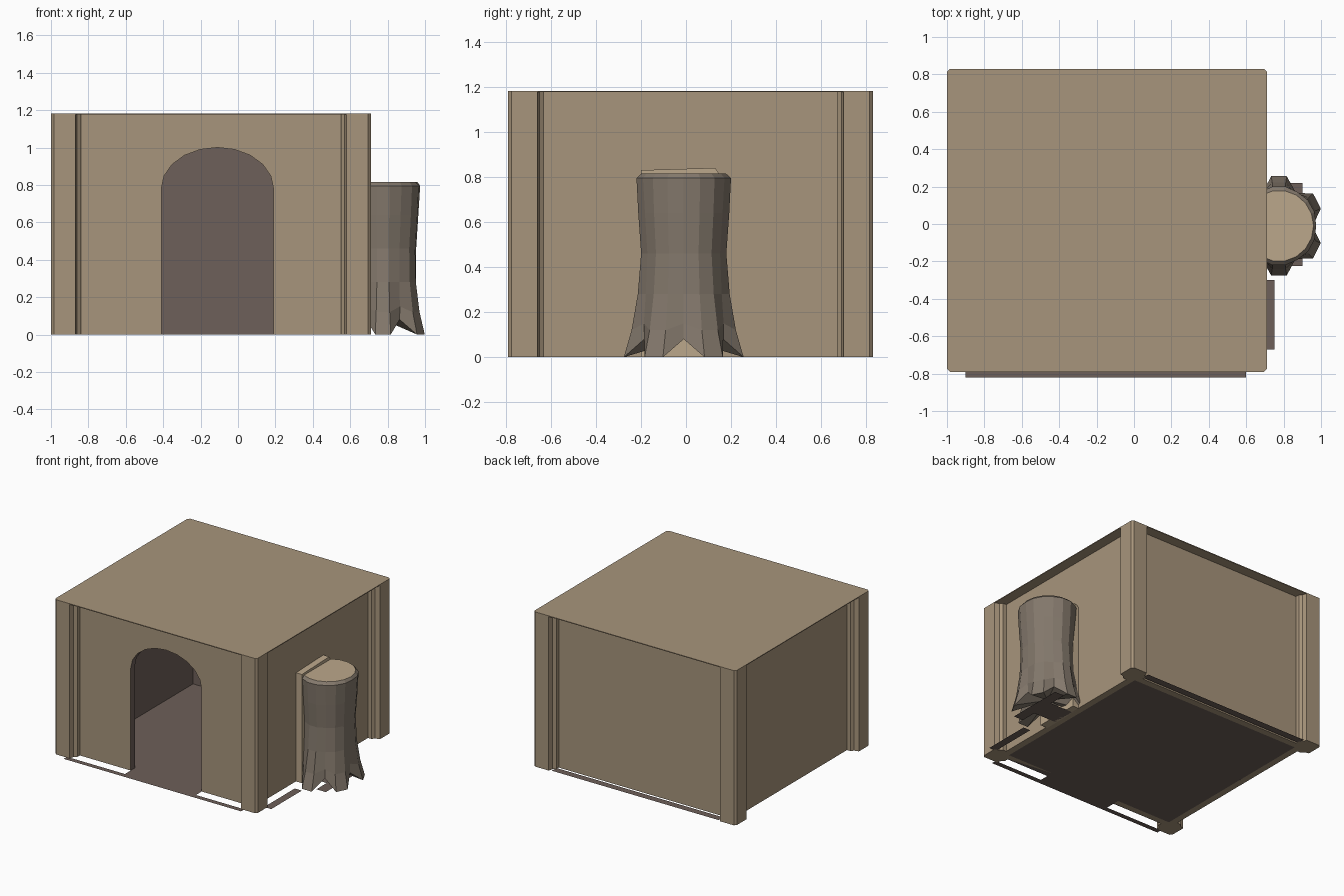
import bpy, bmesh
from math import sin, cos, pi
from mathutils import Vector

if "Cube" in bpy.data.objects:
    bpy.data.objects.remove(bpy.data.objects["Cube"])


def material(name, rgb):
    m = bpy.data.materials.new(name)
    m.diffuse_color = (*rgb, 1)
    m.use_nodes = True
    m.node_tree.nodes["Principled BSDF"].inputs["Base Color"].default_value = m.diffuse_color
    return m


PLASTER = material("plaster", (0.39, 0.30, 0.20))
DARK = material("dark_wood", (0.155, 0.115, 0.10))
BARK = material("bark", (0.23, 0.19, 0.15))
CUT = material("cut_wood", (0.50, 0.39, 0.26))
ROOM = Vector((-0.145, 0.02, 0.6))


def finish(name, bm, *mats):
    bmesh.ops.recalc_face_normals(bm, faces=bm.faces)
    me = bpy.data.meshes.new(name)
    bm.to_mesh(me)
    bm.free()
    for m in mats:
        me.materials.append(m)
    ob = bpy.data.objects.new(name, me)
    bpy.context.collection.objects.link(ob)
    return ob


def prism(name, outline, extrude, *mats, line_inside=False):
    """Extrude a closed outline of 3D points; optionally darken room-facing faces."""
    bm = bmesh.new()
    face = bm.faces.new([bm.verts.new(p) for p in outline])
    res = bmesh.ops.extrude_face_region(bm, geom=[face], use_keep_orig=True)
    verts = [v for v in res["geom"] if isinstance(v, bmesh.types.BMVert)]
    bmesh.ops.translate(bm, verts=verts, vec=extrude)
    bmesh.ops.recalc_face_normals(bm, faces=bm.faces)
    if line_inside:
        for f in bm.faces:
            if f.normal.dot(ROOM - f.calc_center_median()) > 0:
                f.material_index = 1
    return finish(name, bm, *mats)


def rect(x0, x1, y0, y1, z=0.0):
    return [(x0, y0, z), (x1, y0, z), (x1, y1, z), (x0, y1, z)]


def sheet(name, x0, x1, y0, y1, z=0.0, mat=DARK):
    bm = bmesh.new()
    bm.faces.new([bm.verts.new(p) for p in rect(x0, x1, y0, y1, z)])
    bmesh.ops.recalc_face_normals(bm, faces=bm.faces)
    return finish(name, bm, mat)


H = 1.18
X0, X1, Y0, Y1 = -1.0, 0.71, -0.79, 0.83    # outer footprint
R, T = 0.08, 0.05                            # wall recess and thickness
wx0, wx1, wy0, wy1 = X0 + R, X1 - R, Y0 + R, Y1 - R

# Front wall with arched doorway
arch = [(-0.11 + 0.30 * cos(i * pi / 10), wy0, 0.78 + 0.22 * sin(i * pi / 10))
        for i in range(11)]
prism("front_wall",
      [(wx0, wy0, 0), (wx0, wy0, H), (wx1, wy0, H), (wx1, wy0, 0), (0.19, wy0, 0)]
      + arch + [(-0.41, wy0, 0)],
      (0, T, 0), PLASTER, DARK, line_inside=True)

# Plain walls
for name, box in {"back_wall": (wx0, wx1, wy1 - T, wy1),
                  "left_wall": (wx0, wx0 + T, wy0 + T, wy1 - T),
                  "right_wall": (wx1 - T, wx1, wy0 + T, wy1 - T)}.items():
    prism(name, rect(*box), (0, 0, H), PLASTER, DARK, line_inside=True)

# Corner pillars
half = [(0.015, 0), (0.13, 0), (0.14, 0.035), (0.16, 0.05), (0.16, 0.10)]
section = half + [(0.10, 0.10)] + [(v, u) for u, v in reversed(half)]
for name, cx, cy, sx, sy in (("front_left_pillar", X0, Y0, 1, 1),
                             ("front_right_pillar", X1, Y0, -1, 1),
                             ("back_left_pillar", X0, Y1, 1, -1),
                             ("back_right_pillar", X1, Y1, -1, -1)):
    prism(name, [(cx + sx * u, cy + sy * v, 0) for u, v in section],
          (0, 0, H), PLASTER)

# Flat roof with clipped corners
c = 0.015
roof = [(X0 + c, Y0), (X1 - c, Y0), (X1, Y0 + c), (X1, Y1 - c),
        (X1 - c, Y1), (X0 + c, Y1), (X0, Y1 - c), (X0, Y0 + c)]
prism("roof", [(x, y, H - 0.004) for x, y in roof], (0, 0, 0.006), PLASTER)

# Floor and ground strips
sheet("floor", wx0, wx1, wy0, wy1)
sheet("doorstep", -0.41, 0.19, -0.78, wy0)
sheet("front_strip", -0.90, 0.60, -0.82, -0.78)
sheet("back_strip", -0.85, 0.56, 0.765, 0.82)
sheet("right_strip", 0.69, 0.75, -0.67, -0.30)
sheet("stump_floor", wx1, 0.82, -0.10, 0.08)
sheet("stump_cross_strip", 0.82, 0.90, -0.225, 0.22)

# Tree stump: rings of 18 sides, six root lobes with raised hollows between
CX, CY, N = 0.775, -0.01, 18
rings = [  # z, x radius, y radius, valley depth, valley lift
    (0.815, 0.185, 0.19, 0.00, 0), (0.795, 0.203, 0.213, 0.02, 0),
    (0.64, 0.195, 0.205, 0.03, 0), (0.46, 0.183, 0.192, 0.03, 0),
    (0.28, 0.187, 0.207, 0.06, 0), (0.12, 0.208, 0.235, 0.13, 0.03),
    (0.0, 0.238, 0.27, 0.25, 0.08)]
bm = bmesh.new()
loops = []
for z, rx, ry, depth, lift in rings:
    loop = []
    for i in range(N):
        a = 2 * pi * i / N
        valley = i % 3 == 0
        k = 1 - depth if valley else 1
        loop.append(bm.verts.new((CX + rx * k * cos(a), CY + ry * k * sin(a),
                                  z + (lift if valley else 0))))
    loops.append(loop)
for a, b in zip(loops, loops[1:]):
    for i in range(N):
        j = (i + 1) % N
        bm.faces.new((a[i], a[j], b[j], b[i]))
bm.faces.new(loops[0]).material_index = 1
hollow = bm.verts.new((CX, CY, 0.08))
for i in range(N):
    bm.faces.new((loops[-1][i], loops[-1][(i + 1) % N], hollow))
finish("tree_stump", bm, BARK, CUT)

# Sloped backing slab between stump and wall
prism("stump_backing",
      [(0.62, -0.20, 0), (0.62, 0.15, 0), (0.62, 0.15, 0.81), (0.62, 0.13, 0.84),
       (0.62, -0.20, 0.83)], (0.06, 0, 0), CUT)
